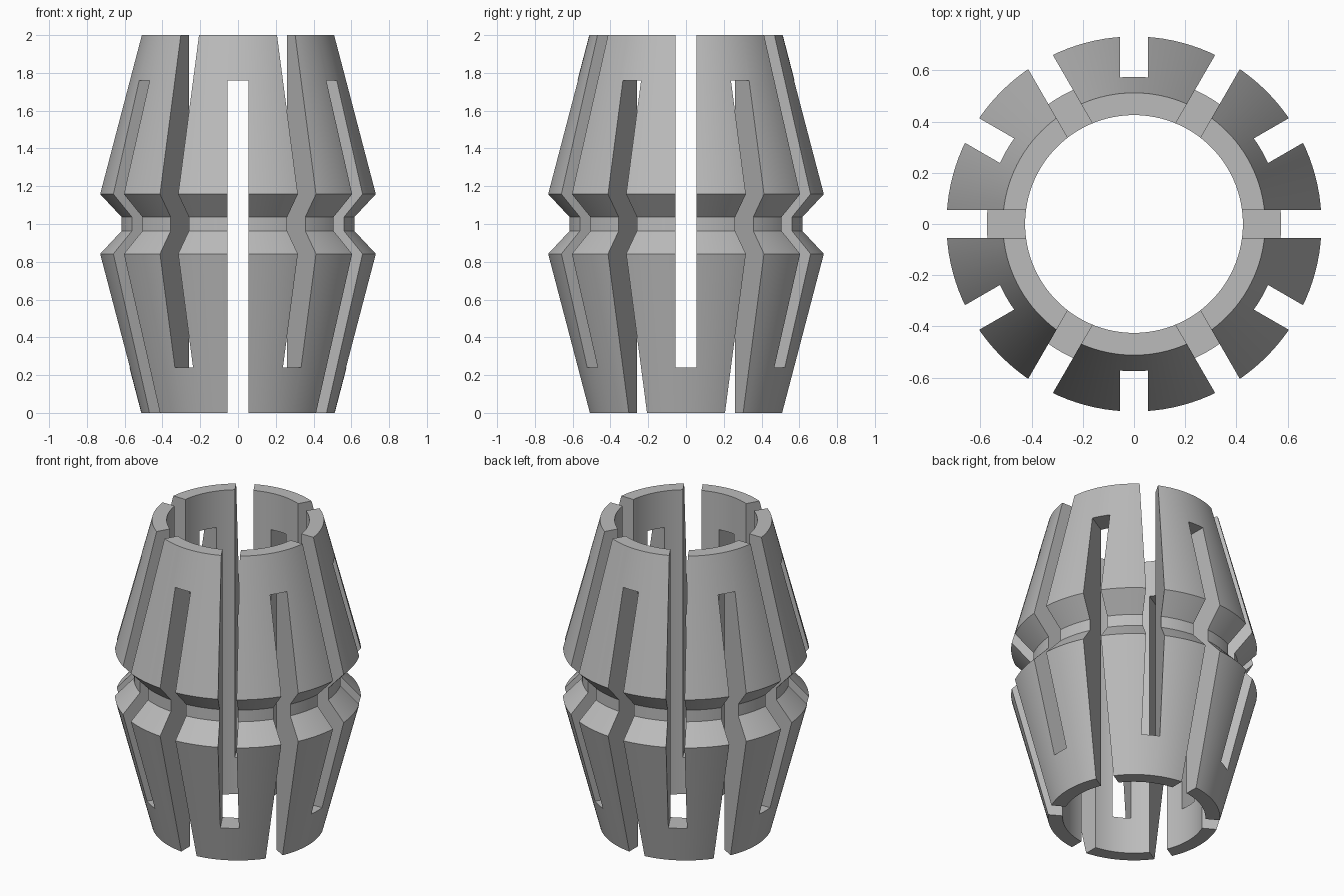
import bpy, bmesh
from math import radians, cos, sin, pi
from mathutils import Matrix

cube = bpy.data.objects.get("Cube")
if cube:
    bpy.data.objects.remove(cube, do_unlink=True)

SEGMENTS = 120
BORE = 0.425
SLOT_WIDTH = 0.111
SLOT_END = 0.24      # solid bridge left at the closed end of each slot
HEIGHT = 2.0

# Single steel colour
steel = bpy.data.materials.new("steel grey")
steel.use_nodes = True
grey = (0.5, 0.5, 0.5, 1)
steel.diffuse_color = grey
steel.node_tree.nodes["Principled BSDF"].inputs["Base Color"].default_value = grey


def make_object(name, bm):
    bmesh.ops.recalc_face_normals(bm, faces=bm.faces)
    mesh = bpy.data.meshes.new(name)
    bm.to_mesh(mesh)
    bm.free()
    mesh.materials.append(steel)
    obj = bpy.data.objects.new(name, mesh)
    bpy.context.collection.objects.link(obj)
    return obj


def lathe(name, profile):
    """Revolve a closed (radius, height) profile around z."""
    bm = bmesh.new()
    rings = []
    for i in range(SEGMENTS):
        a = 2 * pi * i / SEGMENTS
        rings.append([bm.verts.new((r * cos(a), r * sin(a), z)) for r, z in profile])
    n = len(profile)
    for i in range(SEGMENTS):
        here, there = rings[i], rings[(i + 1) % SEGMENTS]
        for j in range(n):
            k = (j + 1) % n
            bm.faces.new((here[j], there[j], there[k], here[k]))
    return make_object(name, bm)


# Double-tapered sleeve with a V groove around its waist
lower = [(0.512, 0), (0.732, 0.842), (0.62, 0.962)]
upper = [(r, HEIGHT - z) for r, z in reversed(lower)]
collet = lathe("collet_sleeve", [(BORE, 0)] + lower + upper + [(BORE, HEIGHT)])

# Twelve radial slots, alternately open at the top and at the bottom
bm = bmesh.new()
for i in range(12):
    low, high = (SLOT_END, HEIGHT + 0.1) if i % 2 == 0 else (-0.1, HEIGHT - SLOT_END)
    place = (Matrix.Rotation(radians(30 * i), 4, 'Z')
             @ Matrix.Translation((0.6, 0, (low + high) / 2))
             @ Matrix.Diagonal((0.6, SLOT_WIDTH, high - low, 1)))
    bmesh.ops.create_cube(bm, size=1, matrix=place)
cutter = make_object("slot_cutter", bm)
cutter.hide_render = True

cut = collet.modifiers.new("slots", 'BOOLEAN')
cut.operation = 'DIFFERENCE'
cut.solver = 'EXACT'
cut.object = cutter

# Apply the slots, then smooth the curved walls
bpy.ops.object.select_all(action='DESELECT')
collet.select_set(True)
bpy.context.view_layer.objects.active = collet
bpy.ops.object.modifier_apply(modifier=cut.name)
bpy.data.objects.remove(cutter, do_unlink=True)
bpy.ops.object.shade_smooth_by_angle(angle=radians(25))
